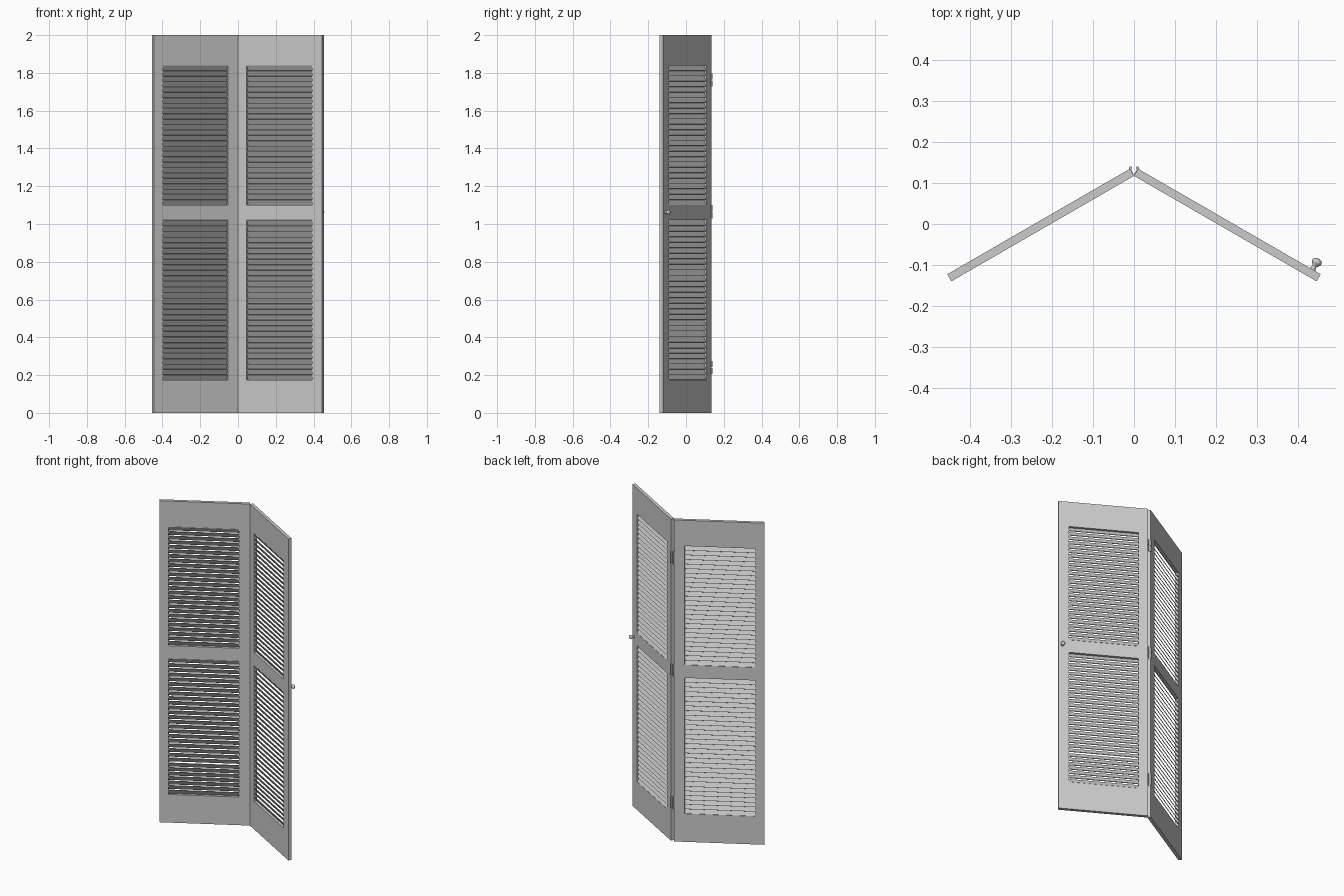
import bpy, bmesh
from math import radians, cos, sin, pi
from mathutils import Matrix, Vector

if "Cube" in bpy.data.objects:
    bpy.data.objects.remove(bpy.data.objects["Cube"])

L, T, H = 0.513, 0.02, 2.0          # panel width, thickness, height
US = [0, 0.053, 0.451, L]           # stile edges
ZS = [0, 0.175, 1.02, 1.10, 1.84, H]  # rail edges
A = radians(30)
APEX = 0.117


def add(name, bm, mat):
    bmesh.ops.recalc_face_normals(bm, faces=bm.faces)
    me = bpy.data.meshes.new(name)
    bm.to_mesh(me)
    bm.free()
    ob = bpy.data.objects.new(name, me)
    ob.matrix_world = mat
    bpy.context.collection.objects.link(ob)
    return ob


def box(bm, size, mat):
    bmesh.ops.create_cube(bm, size=1, matrix=mat @ Matrix.Diagonal((*size, 1)))


def frame(name, mat):
    # one slab with two openings
    bm = bmesh.new()
    v = [[bm.verts.new((u, 0, z)) for z in ZS] for u in US]
    for i in range(3):
        for j in range(5):
            if i == 1 and j in (1, 3):
                continue
            bm.faces.new((v[i][j], v[i + 1][j], v[i + 1][j + 1], v[i][j + 1]))
    ext = bmesh.ops.extrude_face_region(bm, geom=bm.faces[:], use_keep_orig=True)
    new = [g for g in ext["geom"] if isinstance(g, bmesh.types.BMVert)]
    bmesh.ops.translate(bm, verts=new, vec=(0, T, 0))
    return add(name, bm, mat)


def louvres(name, z0, z1, n, mat):
    # tilted slats, front edge high
    bm = bmesh.new()
    p = (z1 - z0) / n
    for i in range(n):
        m = (Matrix.Translation(((US[1] + US[2]) / 2, T / 2, z0 + p * (i + 0.5)))
             @ Matrix.Rotation(-radians(60), 4, 'X'))
        box(bm, (US[2] - US[1] + 0.004, 0.032, 0.004), m)
    return add(name, bm, mat)


def hinge(name, z, u, side, mat):
    # thin leaf on the panel edge plus two knuckles at the back corner
    bm = bmesh.new()
    box(bm, (0.002, T * 0.8, 0.07), Matrix.Translation((u + side * 0.0005, T * 0.6, z)))
    for dz in (-0.0185, 0.0185):
        bmesh.ops.create_cone(bm, cap_ends=True, segments=12, radius1=0.004, radius2=0.004,
                              depth=0.033, matrix=Matrix.Translation((u + side * 0.002, T + 0.001, z + dz)))
    return add(name, bm, mat)


def knob(name, u, z, mat):
    # turned knob on the back face
    prof = [(0.008, 0), (0.006, 0.004), (0.0055, 0.009), (0.009, 0.014), (0.012, 0.018),
            (0.0125, 0.022), (0.011, 0.026), (0.007, 0.029), (0, 0.030)]
    bm = bmesh.new()
    vs = [bm.verts.new((r, h, 0)) for r, h in prof]
    es = [bm.edges.new(e) for e in zip(vs, vs[1:])]
    bmesh.ops.spin(bm, geom=vs + es, cent=(0, 0, 0), axis=(0, 1, 0), angle=2 * pi, steps=24)
    bmesh.ops.remove_doubles(bm, verts=bm.verts, dist=1e-5)
    for f in bm.faces:
        f.smooth = True
    return add(name, bm, mat @ Matrix.Translation((u, T, z)))


# two folding panels, hinge line at the middle
left = (Matrix.Translation((-L * cos(A), APEX - L * sin(A), 0)) @ Matrix.Rotation(A, 4, 'Z'))
right = Matrix.Translation((0, APEX, 0)) @ Matrix.Rotation(-A, 4, 'Z')

for side, mat, edge, out in (("left", left, L, 1), ("right", right, 0, -1)):
    frame(side + "_panel_frame", mat)
    louvres(side + "_upper_slats", ZS[3], ZS[4], 26, mat)
    louvres(side + "_lower_slats", 0.374, ZS[2], 22, mat)
    louvres(side + "_bottom_slats", ZS[1], 0.371, 7, mat)
    for k, z in enumerate((0.24, 1.065, 1.763)):
        hinge(f"{side}_hinge_{k + 1}", z, edge, out, mat)

knob("door_knob", 0.49, 1.063, right)
